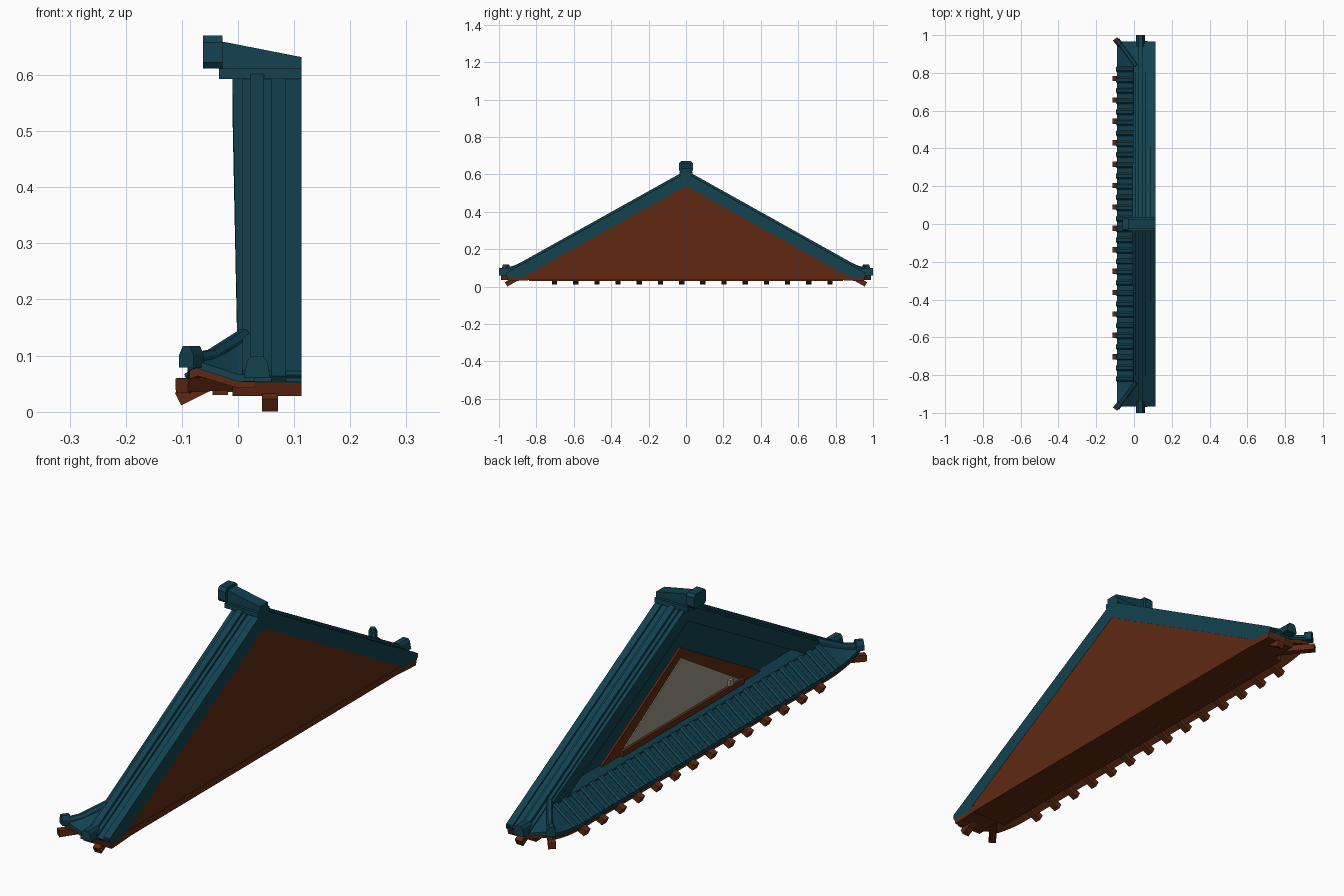
import bpy, bmesh, math
from mathutils import Vector

if "Cube" in bpy.data.objects:
    bpy.data.objects.remove(bpy.data.objects["Cube"])


def material(name, rgb):
    m = bpy.data.materials.new(name)
    m.diffuse_color = (*rgb, 1)
    m.use_nodes = True
    m.node_tree.nodes["Principled BSDF"].inputs["Base Color"].default_value = m.diffuse_color
    return m


TEAL = material("teal tile", (0.006, 0.054, 0.080))
BROWN = material("brown timber", (0.115, 0.022, 0.006))
PLASTER = material("grey plaster", (0.33, 0.29, 0.235))
SLOPE = 0.558


def finish(bm, name, mat):
    bmesh.ops.recalc_face_normals(bm, faces=bm.faces[:])
    me = bpy.data.meshes.new(name)
    bm.to_mesh(me)
    bm.free()
    me.materials.append(mat)
    ob = bpy.data.objects.new(name, me)
    bpy.context.collection.objects.link(ob)
    return ob


def loft(bm, a, b):
    """Closed prism between two matching rings of points."""
    va, vb = [bm.verts.new(p) for p in a], [bm.verts.new(p) for p in b]
    n = len(va)
    bm.faces.new(va)
    bm.faces.new(vb[::-1])
    for i in range(n):
        bm.faces.new((va[i], vb[i], vb[(i + 1) % n], va[(i + 1) % n]))


def prism_x(bm, poly, x0, x1):
    loft(bm, [(x0, y, z) for y, z in poly], [(x1, y, z) for y, z in poly])


def prism_y(bm, poly, y0, y1):
    loft(bm, [(x, y0, z) for x, z in poly], [(x, y1, z) for x, z in poly])


def box(bm, x0, x1, y0, y1, z0, z1):
    prism_x(bm, [(y0, z0), (y1, z0), (y1, z1), (y0, z1)], x0, x1)


SQUARE = [(-.5, -.5), (.5, -.5), (.5, .5), (-.5, .5)]
ROUND = [(-.5, -.5), (.5, -.5), (.5, .1), (.25, .5), (-.25, .5), (-.5, .1)]


def beam(bm, p, q, w, h, section=SQUARE):
    p, q = Vector(p), Vector(q)
    d = (q - p).normalized()
    side = d.cross(Vector((0, 0, 1))).normalized()
    up = side.cross(d)
    ring = [side * (u * w) + up * (v * h) for u, v in section]
    loft(bm, [p + r for r in ring], [q + r for r in ring])


def half(poly):
    """Mirror a half outline (from the apex down and back) across y = 0."""
    return poly + [(-y, z) for y, z in poly[::-1] if y > 1e-6]


def tent(bm, x0, x1, top, bottom, y_end):
    for s in (1, -1):
        prism_x(bm, [(0, top), (s * y_end, top - SLOPE * y_end),
                     (s * y_end, bottom - SLOPE * y_end), (0, bottom)], x0, x1)


def skirt_z(x, y):
    """Height of the lower eave, hipped and upturned at both corners."""
    lift = 0.028 * max(0, (abs(y) - .76) / .2) ** 2 * min(1, max(0, -x / .09))
    return min(.125 + .75 * x, .605 - SLOPE * abs(y)) + lift


def sheet(name, mat, x0, x1, ymax, off, thick):
    bm = bmesh.new()
    nx, ny = 8, 96
    g = []
    for i in range(nx + 1):
        x = x0 + (x1 - x0) * i / nx
        row = []
        for j in range(ny + 1):
            y = -ymax + 2 * ymax * j / ny
            row.append(bm.verts.new((x, y, skirt_z(x, y) + off)))
        g.append(row)
    for i in range(nx):
        for j in range(ny):
            bm.faces.new((g[i][j], g[i + 1][j], g[i + 1][j + 1], g[i][j + 1]))
    new = bmesh.ops.extrude_face_region(bm, geom=bm.faces[:])["geom"]
    for v in new:
        if isinstance(v, bmesh.types.BMVert):
            v.co.z -= thick
    finish(bm, name, mat)


# main roof slab, tapering to a thin eave, outer edge leaning out at the top
bm = bmesh.new()
for s in (1, -1):
    prism_x(bm, [(s * y, z) for y, z in [(0, .6), (.965, .064), (.955, .05), (.875, .05), (0, .538)]], 0, .113)
for v in bm.verts:
    if v.co.x < .01 and v.co.z > .4:
        v.co.x = -.01
finish(bm, "main_roof", TEAL)

# rake ridge and edge tiles running down the slope
bm = bmesh.new()
tent(bm, .008, .06, .61, .59, .962)
tent(bm, .022, .046, .622, .6, .965)
tent(bm, .085, .113, .609, .59, .962)
finish(bm, "rake_tiles", TEAL)

# top ridge with its lower course and end block
bm = bmesh.new()
prism_y(bm, [(-.03, .605), (.113, .605), (.113, .632), (-.03, .66)], -.025, .025)
box(bm, -.034, .113, -.036, .036, .593, .612)
prism_x(bm, half([(0, .67), (.028, .67), (.038, .658), (.038, .622), (.03, .612), (0, .612)]), -.062, -.028)
finish(bm, "top_ridge", TEAL)

# inner gable body with its flat timber face
bm = bmesh.new()
prism_x(bm, half([(0, .543), (.85, .068), (.85, .035)]), .045, .112)
finish(bm, "timber_gable", BROWN)

# outer gable wall, timber frame and plaster panel
bm = bmesh.new()
prism_x(bm, half([(0, .55), (.82, .095), (.82, .06)]), .03, .046)
box(bm, -.004, .035, -.82, .82, .085, .125)
finish(bm, "gable_wall", TEAL)
bm = bmesh.new()
prism_x(bm, half([(0, .425), (.52, .13)]), .022, .032)
beam(bm, (.018, -.38, .152), (.018, .38, .152), .016, .022)
finish(bm, "gable_frame", BROWN)
bm = bmesh.new()
prism_x(bm, half([(0, .385), (.36, .165)]), .018, .024)
box(bm, .008, .022, -.31, -.285, .165, .188)
finish(bm, "plaster_panel", PLASTER)

# lower eave: tiled deck over a timber lining
sheet("eave_deck", TEAL, -.09, .03, .965, 0, .013)
sheet("eave_lining", BROWN, -.086, .03, .958, -.0125, .016)

# tile ribs on the lower eave
bm = bmesh.new()
for i in range(30):
    y = (i - 14.5) * .0565
    beam(bm, (.0, y, skirt_z(0, y) + .001), (-.091, y, skirt_z(-.091, y) + .001), .03, .016, ROUND)
finish(bm, "eave_ribs", TEAL)

# timber under the eaves
bm = bmesh.new()
for s in (1, -1):
    prism_x(bm, [(s * .84, .034), (s * .95, .028), (s * .957, .052), (s * .84, .062)], -.01, .113)
box(bm, -.02, .113, -.85, .85, .035, .06)
box(bm, -.045, -.018, -.84, .84, .03, .062)
finish(bm, "eave_beams", BROWN)

# rafters along the side, at the corners and down the slope
bm = bmesh.new()
for i in range(14):
    y = -.703 + i * .1133
    beam(bm, (-.107, y, .0225), (-.02, y, .066), .028, .025)
for s in (1, -1):
    beam(bm, (-.1, s * .98, .047), (0, s * .85, .052), .028, .025)
    beam(bm, (.057, s * .962, .0115), (.057, s * .84, .0115 + .122 * SLOPE), .029, .026)
finish(bm, "rafters", BROWN)

# hip ridges and the rounded end tiles
bm = bmesh.new()
for s in (1, -1):
    pts = [(.012, s * .835, .136), (-.045, s * .915, .1), (-.085, s * .965, .092)]
    beam(bm, pts[0], pts[1], .024, .024, ROUND)
    beam(bm, pts[1], pts[2], .024, .022, ROUND)
    beam(bm, (-.074, s * .95, .098), (-.092, s * .974, .098), .032, .038, ROUND)
finish(bm, "hip_ridges", TEAL)
bm = bmesh.new()
for s in (1, -1):
    prism_y(bm, [(.01, .06), (.058, .06), (.052, .09), (.045, .098), (.023, .098), (.016, .09)], s * .94, s * 1.0)
finish(bm, "rake_end_tiles", TEAL)
